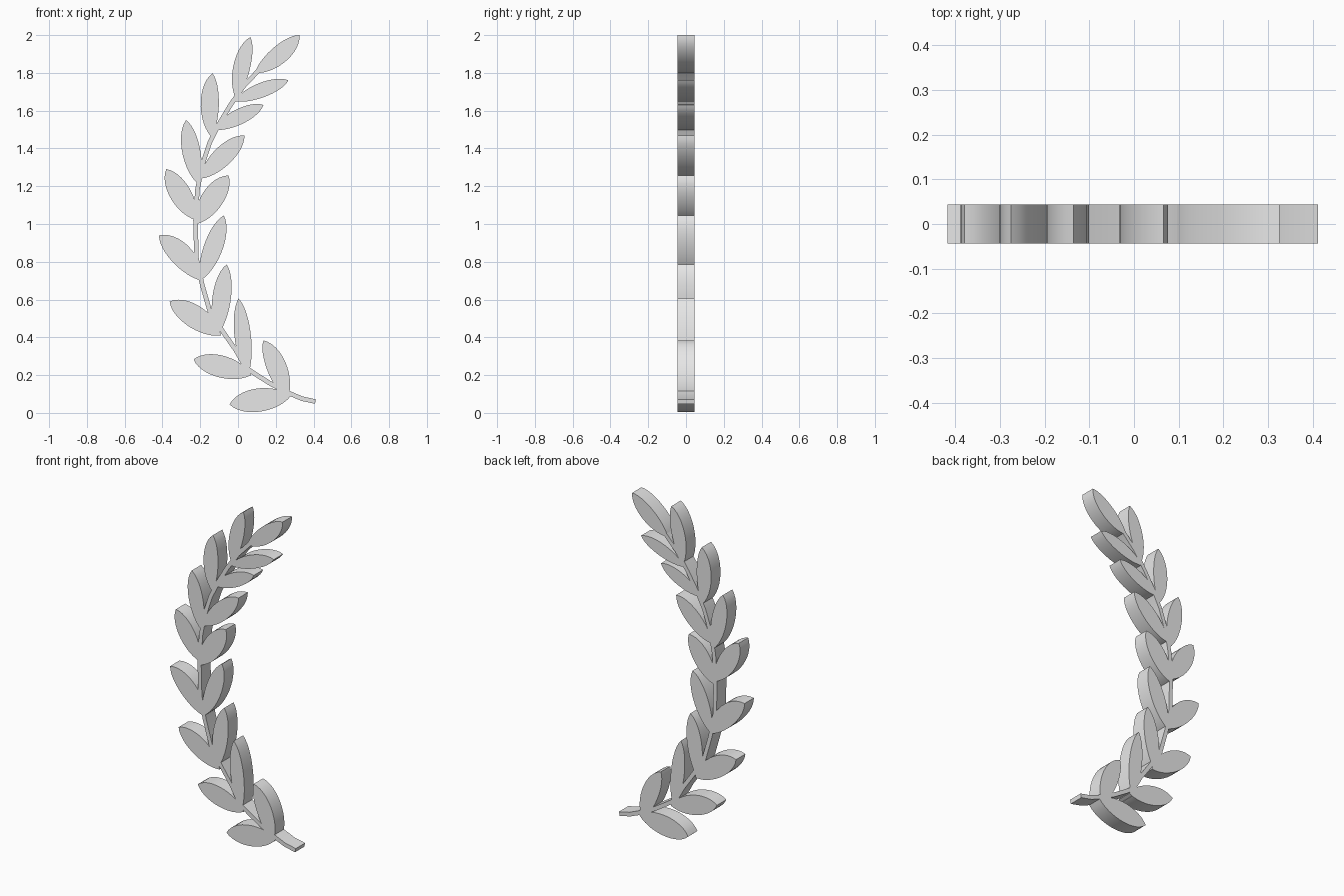
import bpy
import bmesh
import math
from mathutils import Vector
from mathutils.geometry import interpolate_bezier, delaunay_2d_cdt

HALF_THICKNESS = 0.044
SIDE_STEPS = 14

if "Cube" in bpy.data.objects:
    bpy.data.objects.remove(bpy.data.objects["Cube"], do_unlink=True)


def make_material(name, value):
    material = bpy.data.materials.new(name)
    material.use_nodes = True
    colour = (value, value, value, 1.0)
    material.diffuse_color = colour
    for node in material.node_tree.nodes:
        if node.type == "BSDF_PRINCIPLED":
            node.inputs["Base Color"].default_value = colour
    return material


def leaf_outline(base, tip, left_width, right_width):
    """Pointed leaf: one curve up each side of the midrib, counter-clockwise."""
    base, tip = Vector(base), Vector(tip)
    axis = tip - base
    left = Vector((-axis.y, axis.x)).normalized()

    def side(offset):
        bulge = left * offset / 0.75
        curve = interpolate_bezier(base, base + axis * 0.25 + bulge,
                                   base + axis * 0.82 + bulge, tip, SIDE_STEPS)
        return [Vector(point[:2]) for point in curve]

    return side(-right_width) + side(left_width)[-2:0:-1]


def stem_outline(path, half_width):
    """Thin ribbon that follows the path."""
    points = [Vector(point) for point in path]
    left_side, right_side = [], []
    for i, point in enumerate(points):
        ahead = points[min(i + 1, len(points) - 1)]
        behind = points[max(i - 1, 0)]
        along = (ahead - behind).normalized()
        normal = Vector((-along.y, along.x)) * half_width
        left_side.append(point + normal)
        right_side.append(point - normal)
    return right_side + left_side[::-1]


def merged_plate(name, outlines, material):
    """Unite flat outlines into one silhouette and extrude it through y."""
    verts, faces = [], []
    for outline in outlines:
        start = len(verts)
        verts.extend(outline)
        faces.append(list(range(start, len(verts))))
    points, _, triangles, _, _, sources = delaunay_2d_cdt(verts, [], faces, 1, 1e-5)

    bm = bmesh.new()
    corners = [bm.verts.new((p.x, -HALF_THICKNESS, p.y)) for p in points]
    for triangle, source in zip(triangles, sources):
        if source:
            bm.faces.new([corners[i] for i in triangle])
    loose = [v for v in bm.verts if not v.link_faces]
    bmesh.ops.delete(bm, geom=loose, context="VERTS")
    bmesh.ops.dissolve_limit(bm, angle_limit=math.radians(0.5),
                             verts=bm.verts[:], edges=bm.edges[:])
    back = bmesh.ops.extrude_face_region(bm, geom=bm.faces[:], use_keep_orig=True)
    moved = [item for item in back["geom"] if isinstance(item, bmesh.types.BMVert)]
    bmesh.ops.translate(bm, verts=moved, vec=(0, 2 * HALF_THICKNESS, 0))
    bmesh.ops.recalc_face_normals(bm, faces=bm.faces[:])

    mesh = bpy.data.meshes.new(name)
    bm.to_mesh(mesh)
    bm.free()
    mesh.materials.append(material)
    branch = bpy.data.objects.new(name, mesh)
    bpy.context.collection.objects.link(branch)
    return branch


# Curved stem, from the cut end at the bottom to the top leaf
stem_path = [
    (0.41, 0.06), (0.34, 0.075), (0.28, 0.1), (0.18, 0.15), (0.1, 0.2),
    (0.04, 0.24), (-0.01, 0.33), (-0.08, 0.43), (-0.15, 0.54), (-0.19, 0.68),
    (-0.22, 0.82), (-0.225, 1.02), (-0.215, 1.18), (-0.19, 1.31),
    (-0.15, 1.43), (-0.1, 1.53), (-0.04, 1.63), (0.03, 1.73), (0.13, 1.835),
]

# Leaves: base, tip, width left of the midrib, width right of it
leaves = [
    # bottom pair
    ((0.28, 0.09), (-0.045, 0.045), 0.06, 0.063),
    ((0.26, 0.07), (0.135, 0.384), 0.04, 0.065),
    # second pair
    ((0.07, 0.2), (-0.235, 0.283), 0.056, 0.06),
    ((0.05, 0.19), (0.003, 0.606), 0.044, 0.043),
    # third pair
    ((-0.09, 0.41), (-0.362, 0.59), 0.054, 0.066),
    ((-0.11, 0.41), (-0.06, 0.786), 0.052, 0.046),
    # fourth pair
    ((-0.19, 0.7), (-0.418, 0.94), 0.045, 0.073),
    ((-0.2, 0.7), (-0.075, 1.045), 0.045, 0.055),
    # fifth pair
    ((-0.22, 1.02), (-0.38, 1.29), 0.058, 0.054),
    ((-0.22, 1.0), (-0.05, 1.257), 0.062, 0.055),
    # sixth pair
    ((-0.21, 1.21), (-0.275, 1.55), 0.052, 0.044),
    ((-0.2, 1.24), (0.034, 1.468), 0.053, 0.05),
    # seventh pair
    ((-0.14, 1.46), (-0.135, 1.798), 0.06, 0.036),
    ((-0.13, 1.5), (0.135, 1.63), 0.042, 0.04),
    # eighth pair
    ((-0.01, 1.66), (0.066, 1.99), 0.054, 0.035),
    ((-0.02, 1.65), (0.267, 1.76), 0.042, 0.036),
    # end leaf
    ((0.09, 1.8), (0.326, 2.0), 0.038, 0.058),
]

grey = make_material("light_grey", 0.8)
outlines = [stem_outline(stem_path, 0.012)]
outlines += [leaf_outline(*leaf) for leaf in leaves]
branch = merged_plate("leafy_branch", outlines, grey)

# Smooth leaf rims with crisp front and back edges
bpy.ops.object.select_all(action="DESELECT")
branch.select_set(True)
bpy.context.view_layer.objects.active = branch
bpy.ops.object.shade_smooth_by_angle(angle=math.radians(30))
